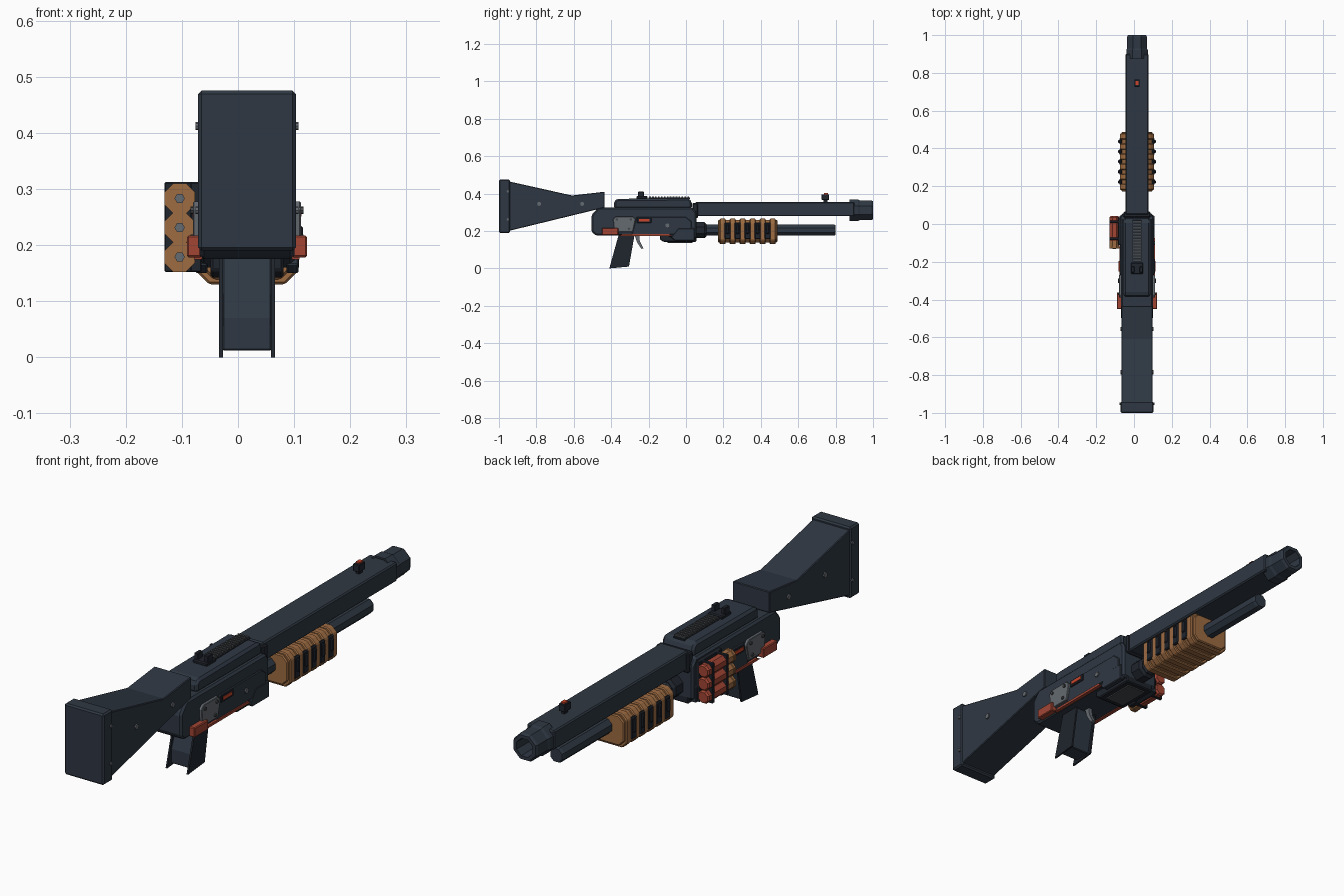
import bpy, bmesh, math
from mathutils import Vector

cube = bpy.data.objects.get("Cube")
if cube:
    bpy.data.objects.remove(cube, do_unlink=True)

CX = 0.016  # centre line of the gun


def material(name, rgb):
    m = bpy.data.materials.new(name)
    m.use_nodes = True
    m.diffuse_color = (*rgb, 1)
    m.node_tree.nodes["Principled BSDF"].inputs["Base Color"].default_value = (*rgb, 1)
    return m


NAVY = material("navy metal", (0.028, 0.039, 0.056))
DARK = material("dark metal", (0.014, 0.018, 0.026))
TAN = material("tan polymer", (0.34, 0.15, 0.055))
RED = material("red", (0.36, 0.06, 0.034))
SIGNAL = material("bright red", (0.6, 0.06, 0.025))
GREY = material("grey steel", (0.13, 0.145, 0.165))
RAIL = material("dull grey", (0.06, 0.065, 0.07))


def finish(name, bm, mat, bevel=0):
    bmesh.ops.recalc_face_normals(bm, faces=bm.faces)
    me = bpy.data.meshes.new(name)
    bm.to_mesh(me)
    bm.free()
    me.materials.append(mat)
    ob = bpy.data.objects.new(name, me)
    bpy.context.collection.objects.link(ob)
    if bevel:
        mod = ob.modifiers.new("Bevel", "BEVEL")
        mod.width, mod.segments = bevel, 1
        mod.limit_method = "ANGLE"
    return ob


def extrude(name, loop, step, mat, bevel=0):
    """Extrude a closed loop of 3D points by a vector."""
    bm = bmesh.new()
    face = bm.faces.new([bm.verts.new(p) for p in loop])
    res = bmesh.ops.extrude_face_region(bm, geom=[face])
    new = [g for g in res["geom"] if isinstance(g, bmesh.types.BMVert)]
    bmesh.ops.translate(bm, verts=new, vec=Vector(step))
    return finish(name, bm, mat, bevel)


def prism(name, pts, half, mat, bevel=0, x=CX):
    """Side profile of (y, z) points, extruded across the width."""
    return extrude(name, [(x - half, y, z) for y, z in pts], (2 * half, 0, 0), mat, bevel)


def box(name, ys, zs, half, mat, bevel=0, x=CX):
    a, b = ys
    c, d = zs
    return prism(name, [(a, c), (b, c), (b, d), (a, d)], half, mat, bevel, x)


def plate(name, pts, inner, outer, mat, side, bevel=0):
    """Plate on one flank, distances measured from the centre line."""
    return prism(name, pts, (outer - inner) / 2, mat, bevel, CX + side * (inner + outer) / 2)


def rect(y0, y1, z0, z1):
    return [(y0, z0), (y1, z0), (y1, z1), (y0, z1)]


def lathe(name, rings, segs, x, z, mat, close=True):
    """Faceted tube along y from (y, apothem) rings."""
    bm = bmesh.new()
    loops = []
    for y, a in rings:
        r = a / math.cos(math.pi / segs)
        angles = [(i + 0.5) * math.tau / segs for i in range(segs)]
        loops.append([bm.verts.new((x + r * math.sin(t), y, z + r * math.cos(t))) for t in angles])
    for p, q in zip(loops, loops[1:]):
        for i in range(segs):
            j = (i + 1) % segs
            bm.faces.new((p[i], p[j], q[j], q[i]))
    if close:
        bm.faces.new(loops[0])
        bm.faces.new(loops[-1])
    return finish(name, bm, mat)


def screw(name, y, z, dist, side, r=0.011, mat=GREY):
    pts = [(y + r * math.cos(i * math.tau / 8), z + r * math.sin(i * math.tau / 8)) for i in range(8)]
    return plate(name, pts, dist - 0.003, dist + 0.004, mat, side)


# Stock and butt pad
prism("stock", [(-.95, .2), (-.95, .466), (-.61, .39), (-.435, .41), (-.435, .325), (-.49, .312)],
      .082, NAVY, .003)
box("butt_pad", (-1, -.94), (.19, .475), .087, NAVY, .006)

# Receiver, cover and underside port
prism("receiver", [(-.505, .195), (-.505, .285), (-.47, .325), (.035, .325), (.055, .3),
                   (.055, .16), (-.06, .16), (-.1, .175), (-.48, .175)], .085, NAVY, .008)
prism("top_cover", [(-.385, .32), (-.385, .36), (-.37, .372), (.015, .375), (.032, .355), (.032, .32)],
      .071, NAVY, .012)
prism("loading_port", [(-.14, .155), (-.12, .142), (.055, .142), (.055, .18), (-.14, .18)], .065, DARK, .004)
box("port_panel", (-.1, .035), (.137, .143), .042, RAIL)

# Serrated strip on the cover
box("rail_base", (-.2, .022), (.372, .378), .024, DARK)
for i in range(14):
    y = -.197 + i * .0157
    box(f"rail_tooth_{i + 1}", (y, y + .009), (.376, .385), .024, RAIL)

# Rear sight: base, two ears and ring block
box("rear_sight_base", (-.265, -.205), (.37, .386), .032, DARK, .004)
for s, tag in ((1, "left"), (-1, "right")):
    box(f"rear_sight_ear_{tag}", (-.257, -.225), (.38, .41), .008, DARK, .002, CX + s * .022)

# Barrel with hollow faceted muzzle
box("barrel", (.05, .9), (.279, .355), .061, NAVY, .005)
box("barrel_collar", (.035, .065), (.27, .35), .072, DARK, .005)
lathe("muzzle", [(.875, .05), (.875, .057), (.92, .057), (.93, .053), (.99, .053), (1, .048),
                 (1, .035), (.9, .033)], 8, CX, .311, NAVY, close=False)
lathe("bore_floor", [(.9, .04), (.905, .04)], 8, CX, .311, DARK)

# Front sight with bright bead
box("front_sight_stem", (.735, .757), (.35, .37), .007, DARK)
box("front_sight", (.725, .765), (.366, .396), .014, DARK, .002)
box("front_sight_bead", (.737, .758), (.394, .402), .008, SIGNAL)

# Magazine tube
lathe("magazine_tube", [(.05, .03), (.79, .03), (.8, .026)], 8, CX, .205, NAVY)
lathe("magazine_collar", [(.05, .042), (.1, .042), (.11, .032)], 8, CX, .205, DARK)

# Pump: chamfered core, raised ribs and dark slots between them
def pump_section(half, low, high, y0, y1, name):
    c = .022
    outline = [(half, low + c), (half, high - c), (half - c, high), (c - half, high),
               (-half, high - c), (-half, low + c), (c - half, low), (half - c, low)]
    extrude(name, [(CX + x, y0, z) for x, z in outline], (0, y1 - y0, 0), TAN, .004)


pump_section(.082, .139, .259, .172, .488, "pump_core")
for i in range(6):
    y = .18 + i * .0535
    pump_section(.09, .13, .266, y, y + .032, f"pump_rib_{i + 1}")
    if i < 5:
        for s, tag in ((1, "left"), (-1, "right")):
            plate(f"pump_slot_{i + 1}_{tag}", rect(y + .026, y + .06, .157, .245), .08, .093, DARK, s, .004)
            plate(f"pump_clip_{i + 1}_{tag}", rect(y + .034, y + .052, .185, .235), .09, .1, DARK, s, .004)

# Grip: core between two raked cheeks
prism("grip_core", [(-.385, .012), (-.385, .07), (-.345, .18), (-.28, .18), (-.315, .012)], .044, NAVY, .003)
for s, tag in ((1, "left"), (-1, "right")):
    plate(f"grip_cheek_{tag}", [(-.41, 0), (-.305, .01), (-.275, .18), (-.36, .18)], .043, .05, DARK, s)

# Curved trigger
prism("trigger", [(-.275, .178), (-.25, .178), (-.247, .145), (-.228, .108), (-.238, .104), (-.262, .14)],
      .008, GREY)

# Flank details, the same on both sides
for s, tag in ((1, "left"), (-1, "right")):
    plate(f"flank_panel_{tag}", [(-.29, .182), (-.265, .275), (.0, .275), (.03, .25), (.03, .19), (-.06, .182)],
          .08, .09, NAVY, s, .003)
    plate(f"front_flank_{tag}", [(-.08, .165), (-.04, .215), (.045, .215), (.045, .15), (-.06, .15)],
          .07, .092, NAVY, s, .003)
    plate(f"steel_plate_{tag}", [(-.385, .215), (-.39, .265), (-.375, .278), (-.285, .278), (-.27, .262),
                                 (-.285, .195), (-.36, .195)], .083, .096, GREY, s, .002)
    for k, (y, z) in enumerate(((-.37, .262), (-.295, .262), (-.305, .212))):
        screw(f"plate_screw_{k + 1}_{tag}", y, z, .097, s, .007, RAIL)
    plate(f"red_plate_{tag}", rect(-.45, -.362, .178, .217), .08, .107, RED, s, .003)
    plate(f"red_stripe_{tag}", [(-.36, .174), (-.34, .184), (-.09, .184), (-.075, .174)], .08, .094, RED, s)
    plate(f"indicator_frame_{tag}", rect(-.262, -.185, .243, .272), .088, .094, DARK, s, .002)
    plate(f"indicator_{tag}", rect(-.252, -.195, .251, .264), .09, .097, SIGNAL, s)
    screw(f"receiver_screw_{tag}", -.1, .23, .091, s)
    for k, (y, z) in enumerate(((-.785, .345), (-.555, .345))):
        screw(f"stock_screw_{k + 1}_{tag}", y, z, .083, s)
    for k, z in enumerate((.412, .262)):
        screw(f"butt_screw_{k + 1}_{tag}", -.952, z, .088, s, .007)

# Shell carrier with three spare shells on the right flank
box("shell_backplate", (-.11, .035), (.152, .312), .01, DARK, .002, -.075)
for k, y in enumerate((-.085, .005)):
    box(f"shell_strap_{k + 1}", (y, y + .014), (.152, .312), .026, DARK, .002, -.105)
for k, z in enumerate((.179, .231, .283)):
    lathe(f"shell_body_{k + 1}", [(-.09, .025), (.035, .025), (.042, .02)], 8, -.104, z, RED)
    lathe(f"shell_base_{k + 1}", [(-.13, .027), (-.12, .027), (-.118, .025), (-.088, .025)], 8, -.104, z, TAN)
    lathe(f"shell_primer_{k + 1}", [(-.133, .008), (-.128, .008)], 6, -.104, z, GREY)
